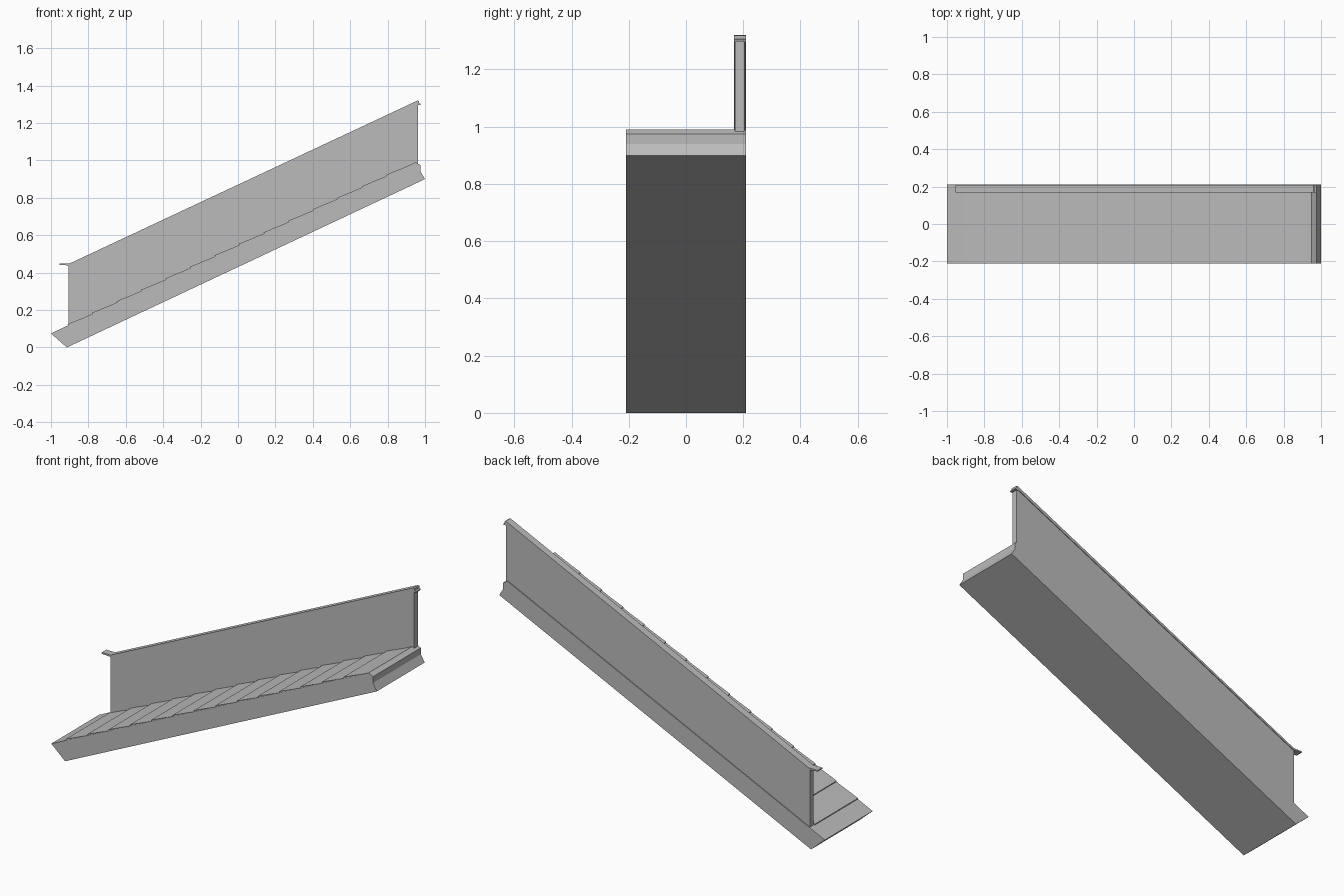
import bpy
import bmesh

cube = bpy.data.objects.get("Cube")
if cube:
    bpy.data.objects.remove(cube, do_unlink=True)

grey = bpy.data.materials.new("plain_grey")
grey.use_nodes = True
colour = (0.5, 0.5, 0.5, 1)
grey.diffuse_color = colour
grey.node_tree.nodes["Principled BSDF"].inputs["Base Color"].default_value = colour


def extrude_profile(name, points, y0, y1):
    """Make a solid from an x-z outline, extruded along y."""
    bm = bmesh.new()
    face = bm.faces.new([bm.verts.new((x, y0, z)) for x, z in points])
    result = bmesh.ops.extrude_face_region(bm, geom=[face])
    moved = [v for v in result["geom"] if isinstance(v, bmesh.types.BMVert)]
    bmesh.ops.translate(bm, verts=moved, vec=(0, y1 - y0, 0))
    bmesh.ops.recalc_face_normals(bm, faces=bm.faces)
    mesh = bpy.data.meshes.new(name)
    bm.to_mesh(mesh)
    bm.free()
    mesh.materials.append(grey)
    obj = bpy.data.objects.new(name, mesh)
    bpy.context.collection.objects.link(obj)
    return obj


SLOPE = 0.469


def deck_z(x):
    return 0.075 + SLOPE * (x + 1)


# Sloping body with a lipped upper end
extrude_profile("ramp_body", [
    (-1, 0.075), (-0.915, 0), (1, 0.9), (0.976, 0.94),
    (0.976, 0.975), (0.95, 0.99)], -0.21, 0.21)

# Overlapping treads, each with a small nose at its lower end
FIRST, PITCH, COUNT = -0.908, 0.131, 14
for i in range(COUNT):
    x0 = FIRST + i * PITCH
    x1 = x0 + PITCH
    extrude_profile(f"tread_{i + 1}", [
        (x0, deck_z(x0) - 0.004), (x1, deck_z(x1) - 0.004),
        (x1, deck_z(x1)), (x0 - 0.003, deck_z(x0) + 0.006)], -0.208, 0.17)

# Side panel standing along the back edge
extrude_profile("side_panel", [
    (-0.905, 0.1), (-0.905, 0.438), (0.962, 1.312), (0.962, 0.97)], 0.172, 0.205)

# Handrail with short level ends
extrude_profile("handrail", [
    (-0.955, 0.442), (-0.955, 0.449), (-0.9, 0.449), (0.96, 1.32),
    (0.967, 1.318), (0.967, 1.306), (0.975, 1.303), (0.975, 1.296),
    (0.95, 1.296), (-0.898, 0.438)], 0.168, 0.209)
